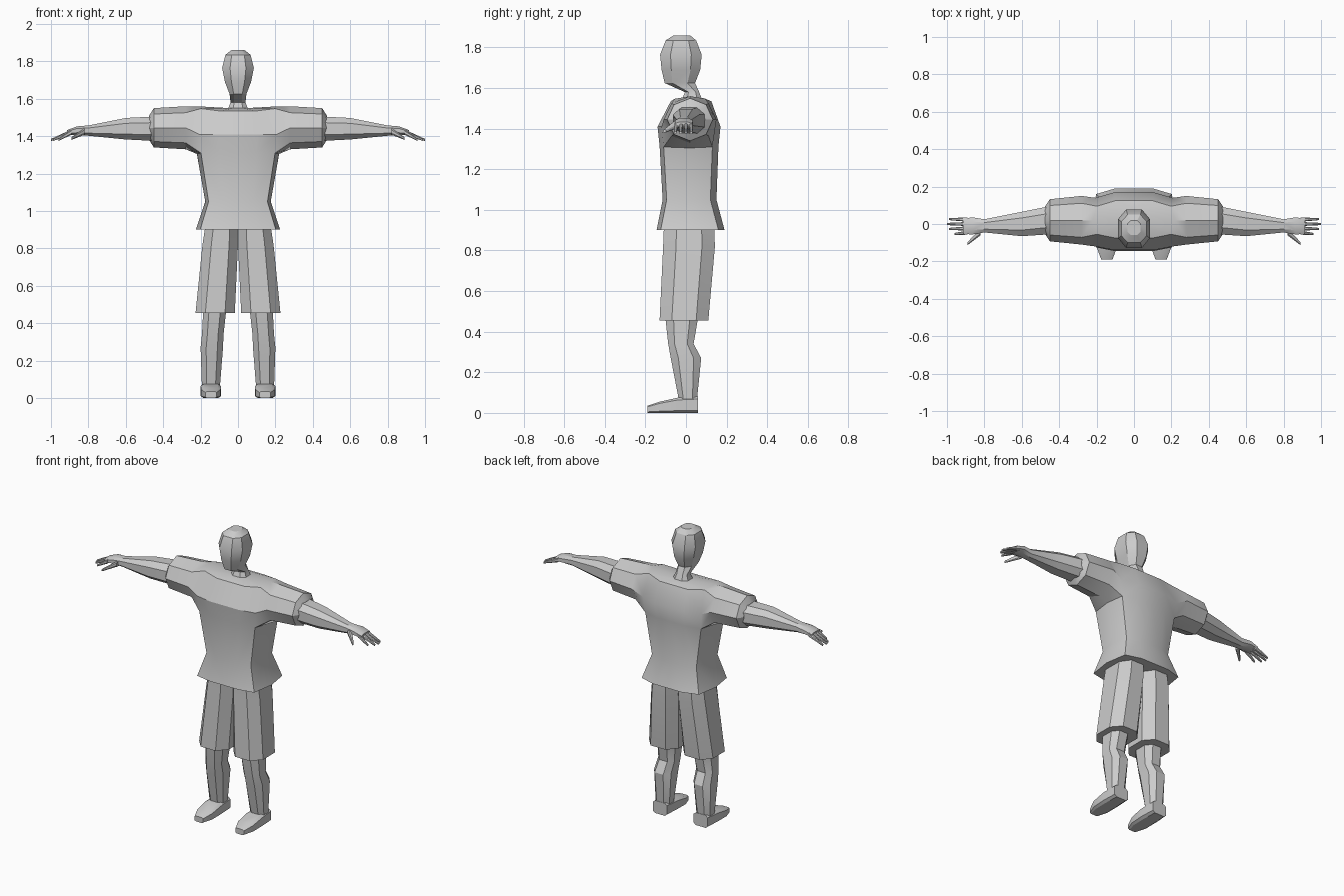
import bpy, bmesh
from mathutils import Vector

cube = bpy.data.objects.get("Cube")
if cube:
    bpy.data.objects.remove(cube)

GREY = (0.6, 0.6, 0.6, 1)
material = bpy.data.materials.new("plain_grey")
material.use_nodes = True
material.diffuse_color = GREY
material.node_tree.nodes["Principled BSDF"].inputs["Base Color"].default_value = GREY


def slice_across(axis, at, mid, size, flat=0.5):
    """Eight-sided slice across an axis: a rectangle with its corners cut off."""
    signs = ((-flat, -1), (flat, -1), (1, -flat), (1, flat),
             (flat, 1), (-flat, 1), (-1, flat), (-1, -flat))
    points = []
    for side, rise in signs:
        across = [mid[0] + side * size[0] / 2, mid[1] + rise * size[1] / 2]
        across.insert("xyz".index(axis), at)
        points.append(Vector(across))
    return points


def bridge(bm, lower, upper):
    count = len(lower)
    for i in range(count):
        following = (i + 1) % count
        bm.faces.new((lower[i], lower[following], upper[following], upper[i]))


def add_tube(bm, slices):
    """Closed tube through a list of slices."""
    loops = [[bm.verts.new(point) for point in points] for points in slices]
    for lower, upper in zip(loops, loops[1:]):
        bridge(bm, lower, upper)
    bm.faces.new(reversed(loops[0]))
    bm.faces.new(loops[-1])


def finish(bm, name, mirrored=True):
    bmesh.ops.recalc_face_normals(bm, faces=bm.faces)
    mesh = bpy.data.meshes.new(name)
    bm.to_mesh(mesh)
    bm.free()
    mesh.materials.append(material)
    part = bpy.data.objects.new(name, mesh)
    bpy.context.collection.objects.link(part)
    bpy.ops.object.select_all(action="DESELECT")
    part.select_set(True)
    bpy.context.view_layer.objects.active = part
    bpy.ops.object.shade_smooth_by_angle(angle=0.5)
    if mirrored:
        part.modifiers.new("Mirror", "MIRROR")


def build_tube(name, slices, mirrored=True):
    bm = bmesh.new()
    add_tube(bm, slices)
    finish(bm, name, mirrored)


def blend(start, end, amount):
    return start + (end - start) * amount


# Shirt body: one half as stacked rows from hem to collar, open at the shoulder
def shirt_row(bm, height, width, front, back, lift=0):
    corner = width * 0.9
    outline = [(0, front, 0), (corner / 2, front, 0), (corner, front + 0.02, lift / 2),
               (width, 0.02, lift),
               (corner, back - 0.03, lift / 2), (corner / 2, back, 0), (0, back, 0)]
    return [bm.verts.new((x, y, height + rise)) for x, y, rise in outline]


bm = bmesh.new()
hem = shirt_row(bm, height=0.9, width=0.225, front=-0.145, back=0.19)
waist = shirt_row(bm, height=1.05, width=0.175, front=-0.115, back=0.15)
armpit = shirt_row(bm, height=1.315, width=0.22, front=-0.13, back=0.16, lift=-0.01)
chest = shirt_row(bm, height=1.41, width=0.23, front=-0.14, back=0.17)
shoulder = shirt_row(bm, height=1.535, width=0.22, front=-0.075, back=0.125, lift=0.025)
collar = shirt_row(bm, height=1.55, width=0.05, front=-0.03, back=0.085)
rows = [hem, waist, armpit, chest, shoulder, collar]
for lower, upper in zip(rows, rows[1:]):
    for i in range(len(hem) - 1):
        beside_arm = i in (2, 3) and (lower is armpit or lower is chest)
        if not beside_arm:
            bm.faces.new((lower[i], lower[i + 1], upper[i + 1], upper[i]))
bm.faces.new(reversed(hem))
bm.faces.new(collar)

# Sleeve: grown out of the shoulder opening, narrowing to a cuff around the arm
loop = armpit[2:5] + [chest[4]] + shoulder[4:1:-1] + [chest[2]]
directions = ((-1, -1), (0, -1), (1, -1), (1, 0), (1, 1), (0, 1), (-1, 1), (-1, 0))


def grow_sleeve(loop, x, depth, height):
    ring = []
    for side, rise in directions:
        pull = 0.7 if side and rise else 1
        ring.append(bm.verts.new((x, 0.02 + side * pull * depth / 2,
                                  1.445 + rise * pull * height / 2)))
    bridge(bm, loop, ring)
    return ring


loop = grow_sleeve(loop, x=0.28, depth=0.26, height=0.23)
loop = grow_sleeve(loop, x=0.45, depth=0.225, height=0.21)
loop = grow_sleeve(loop, x=0.475, depth=0.15, height=0.13)
bm.faces.new(loop)
chest_hidden = chest[3]
bm.verts.remove(chest_hidden)
finish(bm, "shirt")


# Head and neck in one tube, from collar to crown
def head_slice(height, width, depth, y):
    return slice_across("z", height, mid=(0, y), size=(width, depth))


build_tube("head", [
    head_slice(height=1.53, width=0.12, depth=0.11, y=0.03),
    head_slice(height=1.58, width=0.08, depth=0.07, y=0.03),
    head_slice(height=1.625, width=0.09, depth=0.15, y=-0.03),
    head_slice(height=1.69, width=0.14, depth=0.19, y=-0.025),
    head_slice(height=1.765, width=0.17, depth=0.205, y=-0.025),
    head_slice(height=1.835, width=0.135, depth=0.15, y=-0.025),
    head_slice(height=1.86, width=0.07, depth=0.08, y=-0.02),
], mirrored=False)


# Arms with palms
def arm_slice(x, y, z, depth, height):
    return slice_across("x", x, mid=(y, z), size=(depth, height))


build_tube("arms", [
    arm_slice(x=0.45, y=0.02, z=1.44, depth=0.15, height=0.13),
    arm_slice(x=0.6, y=0, z=1.44, depth=0.13, height=0.115),
    arm_slice(x=0.8, y=-0.01, z=1.43, depth=0.07, height=0.055),
    arm_slice(x=0.86, y=-0.01, z=1.43, depth=0.09, height=0.045),
    arm_slice(x=0.915, y=-0.012, z=1.42, depth=0.085, height=0.025),
])

# Fingers: four drooping tubes, the third one longest
bm = bmesh.new()
for finger in range(4):
    root = 0.023 * (finger - 2)
    tip = 1 - 0.01 * (finger - 2) ** 2
    add_tube(bm, [arm_slice(x=blend(0.89, tip, t), y=root * (1 + t / 6),
                            z=blend(1.422, 1.38, t), depth=blend(0.022, 0.012, t),
                            height=blend(0.028, 0.012, t)) for t in (0, 0.5, 1)])
finish(bm, "fingers")

build_tube("thumbs", [
    arm_slice(x=0.82, y=-0.04, z=1.425, depth=0.04, height=0.035),
    arm_slice(x=0.89, y=-0.105, z=1.388, depth=0.015, height=0.015),
])


# Shorts and bare legs, each a tube around one leg
def leg_slice(height, x, y, width, depth):
    return slice_across("z", height, mid=(x, y), size=(width, depth))


build_tube("shorts", [
    leg_slice(height=0.455, x=0.122, y=-0.01, width=0.21, depth=0.24),
    leg_slice(height=0.82, x=0.095, y=0.015, width=0.19, depth=0.255),
    leg_slice(height=0.95, x=0.085, y=0.015, width=0.17, depth=0.245),
])
build_tube("legs", [
    leg_slice(height=0.05, x=0.145, y=0.01, width=0.095, depth=0.085),
    leg_slice(height=0.27, x=0.14, y=0, width=0.12, depth=0.15),
    leg_slice(height=0.34, x=0.135, y=-0.025, width=0.115, depth=0.125),
    leg_slice(height=0.5, x=0.122, y=-0.02, width=0.125, depth=0.17),
])


# Feet: flat soles, sloping from ankle to toe
def foot_slice(y, width, height):
    return slice_across("y", y, mid=(0.145, height / 2), size=(width, height), flat=0.7)


build_tube("feet", [
    foot_slice(y=0.058, width=0.1, height=0.08),
    foot_slice(y=-0.04, width=0.11, height=0.075),
    foot_slice(y=-0.13, width=0.105, height=0.055),
    foot_slice(y=-0.19, width=0.06, height=0.035),
])
